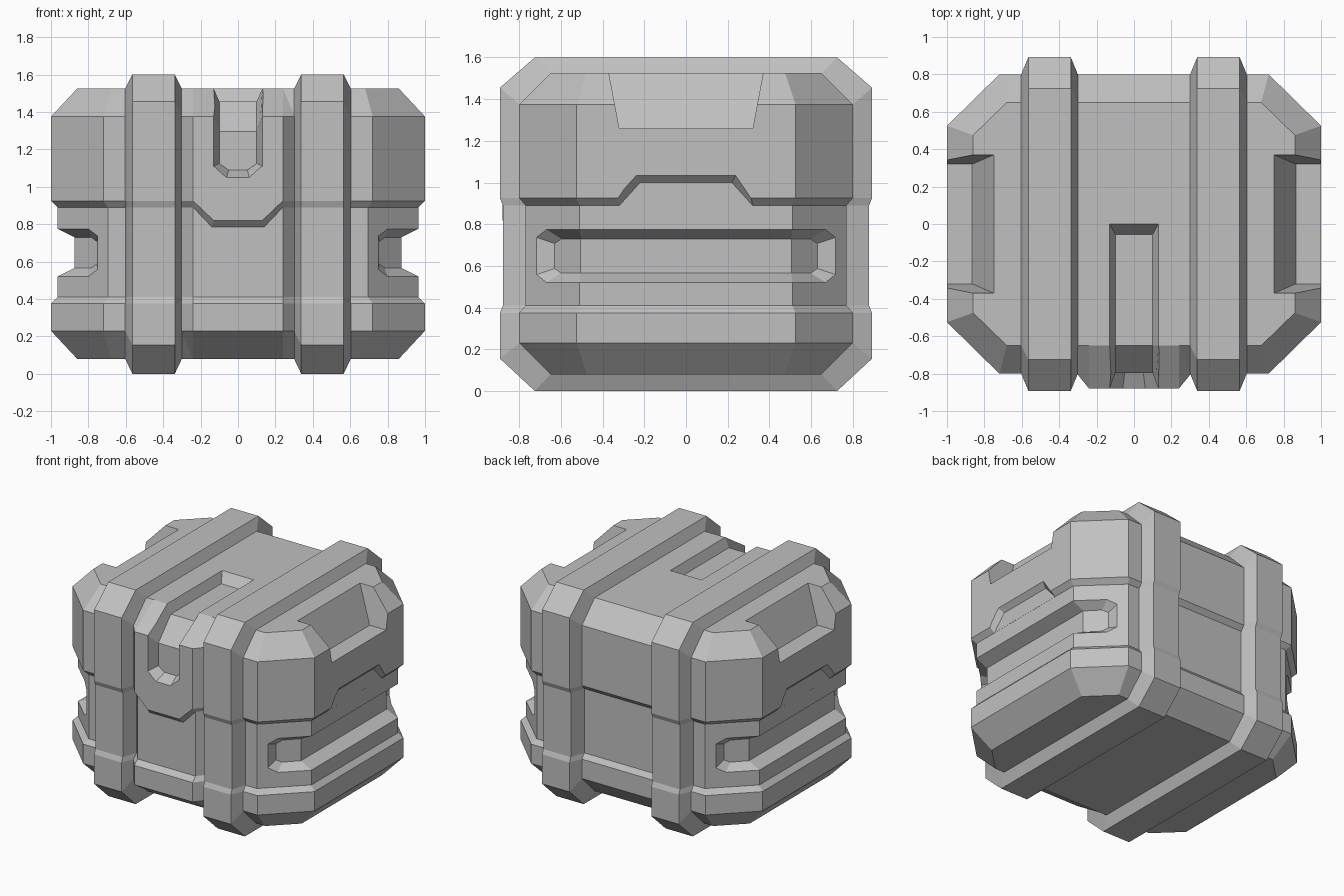
import bpy, bmesh
from mathutils import Vector

if "Cube" in bpy.data.objects:
    bpy.data.objects.remove(bpy.data.objects["Cube"], do_unlink=True)

# Single flat grey
grey = bpy.data.materials.new("plain_grey")
grey.use_nodes = True
grey.diffuse_color = (0.53, 0.53, 0.53, 1)
grey.node_tree.nodes["Principled BSDF"].inputs["Base Color"].default_value = (0.53, 0.53, 0.53, 1)


def loft(name, rings):
    """Closed solid through rings of equal point count, capped at both ends."""
    bm = bmesh.new()
    loops = [[bm.verts.new(p) for p in ring] for ring in rings]
    n = len(loops[0])
    for a, b in zip(loops, loops[1:]):
        for i in range(n):
            j = (i + 1) % n
            bm.faces.new((a[i], a[j], b[j], b[i]))
    bm.faces.new(loops[0])
    bm.faces.new(loops[-1])
    bmesh.ops.recalc_face_normals(bm, faces=bm.faces)
    mesh = bpy.data.meshes.new(name)
    bm.to_mesh(mesh)
    bm.free()
    mesh.materials.append(grey)
    obj = bpy.data.objects.new(name, mesh)
    bpy.context.collection.objects.link(obj)
    return obj


def carve(obj, cutters):
    """Subtract the cutters and bake the result."""
    for c in cutters:
        c.hide_render = True
        mod = obj.modifiers.new("cut", 'BOOLEAN')
        mod.operation = 'DIFFERENCE'
        mod.solver = 'EXACT'
        mod.object = c
    deps = bpy.context.evaluated_depsgraph_get()
    mesh = bpy.data.meshes.new_from_object(obj.evaluated_get(deps))
    obj.modifiers.clear()
    obj.data = mesh


def past(inner, outer, t=1.4):
    """Push an opening point out past the surface, away from the floor."""
    a, b = Vector(inner), Vector(outer)
    return a + (b - a) * t


def octagon(z, x, yc, xc, y):
    quarter = [(x, yc), (xc, y)]
    pts = quarter + [(-a, b) for a, b in reversed(quarter)]
    pts += [(-a, -b) for a, b in pts]
    return [(a, b, z) for a, b in pts]


# Main body: octagonal box with bevelled ends and a recessed waist
FULL, WAIST, CAP = (1, .525, .72, .80), (.965, .51, .695, .77), (.86, .475, .68, .65)
body = loft("body", [octagon(z, *s) for z, s in (
    (.08, CAP), (.23, FULL), (.375, FULL), (.41, WAIST),
    (.89, WAIST), (.925, FULL), (1.375, FULL), (1.525, CAP))])

# (y, z) outlines from top to bottom
BODY = [(.65, 1.525), (.80, 1.375), (.80, .925), (.765, .89),
        (.765, .41), (.80, .375), (.80, .23), (.65, .08)]
RIB = [(.725, 1.6), (.892, 1.455), (.892, .925), (.878, .89),
       (.878, .41), (.892, .375), (.892, .155), (.725, 0)]
PANEL = [(.65, 1.525), (.88, 1.375), (.88, .925), (.845, .89),
         (.845, .41), (.88, .375), (.88, .23), (.65, .08)]


def band(x, outline, both):
    front = [(x, -y, z) for y, z in outline]
    return front + ([(x, y, z) for y, z in reversed(outline)] if both else [])


# Ribs wrapping all the way round
for side, s in (("left", 1), ("right", -1)):
    loft(side + "_rib", [band(s * x, o, True) for x, o in
                         ((.30, BODY), (.338, RIB), (.565, RIB), (.603, BODY))])

# Raised front panel between the ribs
panel = loft("front_panel", [band(x, o, False) for x, o in
                             ((-.305, BODY), (-.24, PANEL), (.24, PANEL), (.305, BODY))])

# Lid lip hanging down over the front panel
lip_back = [(-.24, .93), (-.24, .89), (-.14, .785), (.14, .785), (.24, .89), (.24, .93)]
lip_face = [(-.24, .93), (-.24, .925), (-.13, .82), (.13, .82), (.24, .925), (.24, .93)]
loft("front_lip", [[(x, y, z) for x, z in o] for y, o in
                   ((-.82, lip_back), (-.845, lip_back), (-.88, lip_face))])

# Front groove running from the middle of the top down the front:
# surface (y, z, half width), floor (y, z, half width)
groove = []
for (y, z, w), (fy, fz, fw) in (
        ((0, 1.525, .13), (-.055, 1.455, .10)),
        ((-.65, 1.525, .13), (-.65, 1.455, .10)),
        ((-.88, 1.375, .13), (-.797, 1.295, .10)),
        ((-.88, 1.11, .13), (-.797, 1.125, .10)),
        ((-.88, 1.05, .06), (-.797, 1.09, .05))):
    ring = [past((k * fw, fy, fz), (k * w, y, z)) for k in (-1, 1)]
    groove.append(ring + [(fw, fy, fz), (-fw, fy, fz)])
groove_cutter = loft("groove_cutter", groove)

cutters = [groove_cutter]
for s in (1, -1):
    # Long side slot following the corners:
    # surface (x, y, half height), floor (x, y, half height)
    half = [((.75, .72, .09), (.755, .63, .06)),
            ((.80, .67, .1275), (.785, .598, .0825)),
            ((.965, .51, .1275), (.875, .505, .0825))]
    stations = [(k, st) for k, part in ((1, half), (-1, half[::-1])) for st in part]
    rings = []
    for k, ((x, y, h), (fx, fy, fh)) in stations:
        floor = [(s * fx, k * fy, .6475 + m * fh) for m in (-1, 1)]
        mouth = [past(f, (s * x, k * y, .6475 + m * h)) for f, m in zip(floor, (-1, 1))]
        rings.append(mouth + floor[::-1])
    cutters.append(loft("slot_cutter", rings))

    # Hand recess in the upper side edge
    rings = []
    for z, x, y in ((1.26, .865, .32), (1.60, .717, .384)):
        rings.append([(s * x, -y, z), (s * 1.1, -y, z), (s * 1.1, y, z), (s * x, y, z)])
    cutters.append(loft("recess_cutter", rings))

    # Raised step in the lid's lower side edge
    rings = []
    for x, lo, hi, top in ((.9655, .337, .22, 1.0), (1.035, .39, .255, 1.07)):
        rings.append([(s * x, -lo, .87), (s * x, -hi, top), (s * x, hi, top), (s * x, lo, .87)])
    cutters.append(loft("step_cutter", rings))

carve(body, cutters)
carve(panel, [groove_cutter])
for c in cutters:
    bpy.data.objects.remove(c, do_unlink=True)
